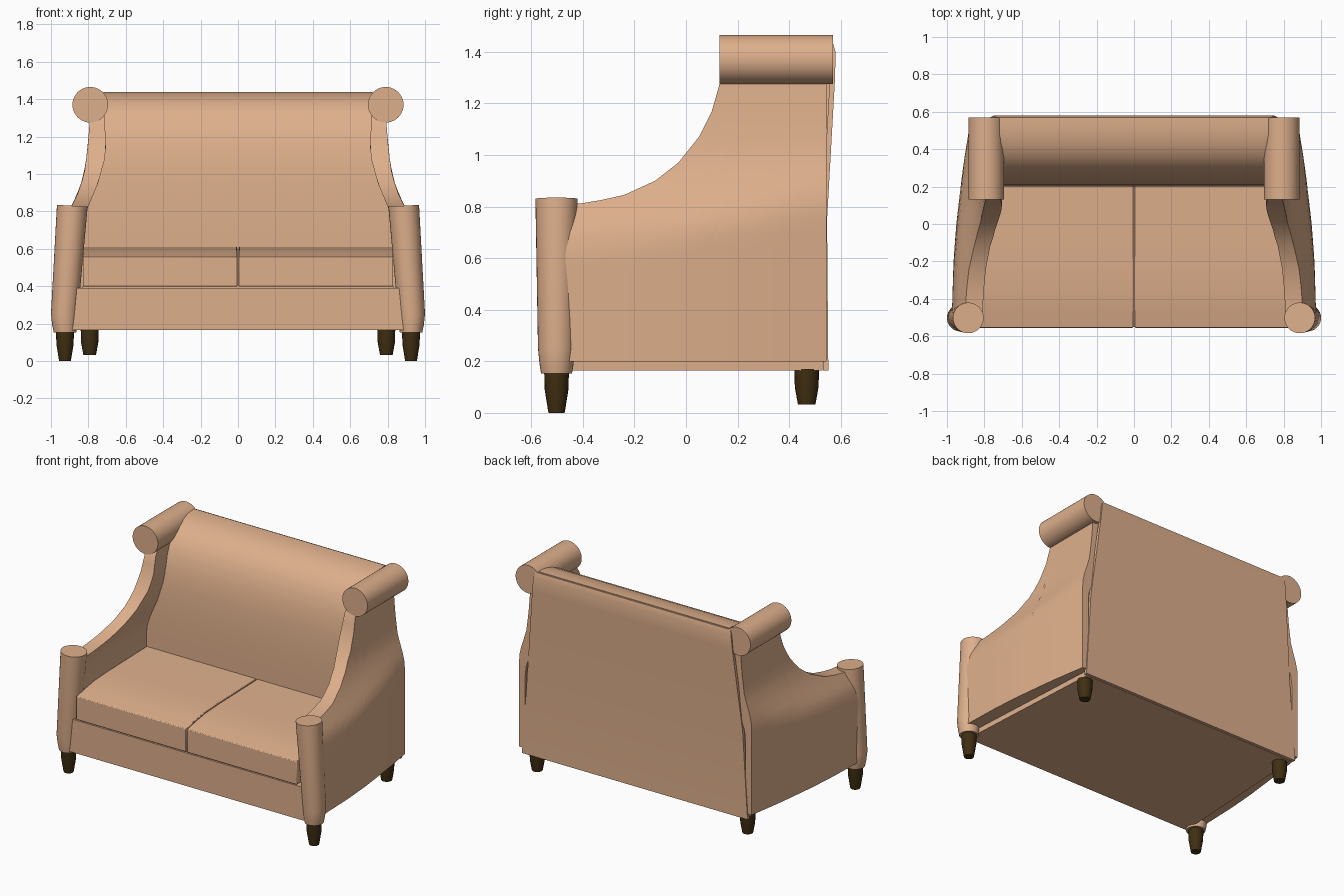
import bpy, bmesh, math

if "Cube" in bpy.data.objects:
    bpy.data.objects.remove(bpy.data.objects["Cube"])


def material(name, col):
    m = bpy.data.materials.new(name)
    m.diffuse_color = (*col, 1)
    m.use_nodes = True
    m.node_tree.nodes["Principled BSDF"].inputs["Base Color"].default_value = m.diffuse_color
    return m


FABRIC = material("tan fabric", (0.73, 0.43, 0.26))
WOOD = material("dark wood", (0.05, 0.028, 0.006))


def interp(table, v):
    """Piecewise linear lookup in a list of (key, value)."""
    if v <= table[0][0]:
        return table[0][1]
    for (a, p), (b, q) in zip(table, table[1:]):
        if v <= b:
            return p + (q - p) * (v - a) / (b - a)
    return table[-1][1]


def loft(name, rings, mat, angle=35, bevel=0):
    """Join closed rings of points into a capped solid."""
    bm = bmesh.new()
    rows = [[bm.verts.new(p) for p in r] for r in rings]
    n = len(rows[0])
    for a, b in zip(rows, rows[1:]):
        for i in range(n):
            j = (i + 1) % n
            bm.faces.new((a[i], a[j], b[j], b[i]))
    bm.faces.new(rows[0][::-1])
    bm.faces.new(rows[-1])
    bmesh.ops.recalc_face_normals(bm, faces=bm.faces)
    me = bpy.data.meshes.new(name)
    bm.to_mesh(me)
    bm.free()
    me.materials.append(mat)
    ob = bpy.data.objects.new(name, me)
    bpy.context.collection.objects.link(ob)
    bpy.ops.object.select_all(action='DESELECT')
    bpy.context.view_layer.objects.active = ob
    ob.select_set(True)
    if bevel:
        mod = ob.modifiers.new("soft edge", 'BEVEL')
        mod.width, mod.segments, mod.limit_method = bevel, 2, 'ANGLE'
    bpy.ops.object.shade_smooth_by_angle(angle=math.radians(angle))
    return ob


def turned(name, levels, y, mat, tilt=0, sides=32):
    """Upright round part; levels are (z, centre x, radius, tilt share)."""
    rings = []
    for z, cx, r, k in levels:
        ring = []
        for i in range(sides):
            a = math.tau * i / sides
            dx = r * math.cos(a)
            ring.append((cx + dx, y + r * math.sin(a), z + k * dx * tilt))
        rings.append(ring)
    return loft(name, rings, mat)


# base frame, narrowing towards the rear
def base_ring(z):
    return [(-0.89, -0.55, z), (0.89, -0.55, z), (0.83, 0.53, z), (-0.83, 0.53, z)]


loft("base", [base_ring(0.165), base_ring(0.39)], FABRIC)

# backrest with rolled top: (height, front y, half width)
BACK = [(0.38, 0.2, 0.832), (0.7, 0.2, 0.832), (0.82, 0.2, 0.825), (0.95, 0.205, 0.78), (1.05, 0.212, 0.745),
        (1.15, 0.227, 0.73), (1.24, 0.252, 0.72), (1.31, 0.286, 0.72), (1.36, 0.325, 0.72),
        (1.395, 0.37, 0.72), (1.42, 0.425, 0.72), (1.433, 0.48, 0.72), (1.438, 0.53, 0.72)]
rings = []
for z, f, w in BACK:
    r = 0.53 if z < 1.1 else 0.56
    rings.append([(-w, f, z), (w, f, z), (w, r, z), (-w, r, z)])
loft("backrest", rings, FABRIC)

# rear panel
PANEL = [(0.165, 0.552, 0.85), (0.75, 0.547, 0.81), (1.3, 0.578, 0.755), (1.4, 0.58, 0.745), (1.434, 0.57, 0.735)]
loft("rear_panel", [[(-w, y - 0.02, z), (w, y - 0.02, z), (w, y, z), (-w, y, z)]
                    for z, y, w in PANEL], FABRIC)

# arm shape tables: top line, outer and inner faces
TOP = [(-0.47, 0.808), (-0.41, 0.812), (-0.33, 0.825), (-0.24, 0.845), (-0.12, 0.9), (-0.03, 0.97),
       (0.05, 1.07), (0.1, 1.17), (0.13, 1.275), (0.16, 1.32), (0.55, 1.32)]
LOW_OUT = [(-0.47, 0.975), (-0.2, 0.965), (0.0, 0.95), (0.3, 0.915), (0.55, 0.875)]
TOP_OUT = [(0.6, 0.99), (0.72, 0.95), (0.81, 0.9), (0.9, 0.855), (1.0, 0.822), (1.15, 0.803), (1.32, 0.79)]
INNER = [(0.7, 0.83), (0.78, 0.82), (0.85, 0.79), (0.95, 0.748), (1.07, 0.715), (1.15, 0.705), (1.32, 0.715)]


def softmin(a, b, k=0.03):
    h = max(k - abs(a - b), 0) / k
    return min(a, b) - h * h * k / 4


def arm_ring(side, y):
    zs = [0.2 + (interp(TOP, y) - 0.2) * i / 18 for i in range(19)]
    outer = [(side * softmin(interp(LOW_OUT, y), interp(TOP_OUT, z)), y, z) for z in zs]
    inner = [(side * interp(INNER, z), y, z) for z in reversed(zs)]
    return outer + inner


ARM_Y = [-0.47, -0.41, -0.33, -0.24, -0.18, -0.12, -0.075, -0.03, 0.01, 0.05,
         0.075, 0.1, 0.115, 0.13, 0.16, 0.25, 0.35, 0.45, 0.545]

for s, tag in ((-1, "left"), (1, "right")):
    loft("arm_" + tag, [arm_ring(s, y) for y in ARM_Y], FABRIC)

    # round front post, leaning inward to the top
    turned("front_post_" + tag, [(0.152, s * 0.925, 0.06, 0), (0.19, s * 0.927, 0.066, 0),
                                 (0.25, s * 0.928, 0.072, 0), (0.83, s * 0.886, 0.082, 1)],
           -0.502, FABRIC, tilt=s * 0.06)

    # horizontal scroll on top of the wing
    loft("scroll_" + tag, [[(s * 0.79 + 0.095 * math.cos(math.tau * i / 40), y,
                             1.37 + 0.095 * math.sin(math.tau * i / 40)) for i in range(40)]
                           for y in (0.13, 0.57)], FABRIC)

    # seat cushion, sloping down gently to a crisp front edge
    CUSHION = [(-0.555, 0.398), (-0.555, 0.556), (-0.46, 0.576), (-0.36, 0.592),
               (-0.2, 0.6), (0.24, 0.61), (0.24, 0.398)]
    loft("seat_cushion_" + tag, [[(s * x, y, z) for y, z in CUSHION] for x in (0.004, 0.83)],
         FABRIC, bevel=0.004)

    # tapered legs
    turned("front_leg_" + tag, [(0, s * 0.925, 0.031, 0), (0.015, s * 0.925, 0.034, 0),
                                (0.09, s * 0.925, 0.046, 0), (0.16, s * 0.925, 0.048, 0)],
           -0.502, WOOD, sides=20)
    turned("rear_leg_" + tag, [(0.033, s * 0.793, 0.034, 0), (0.1, s * 0.793, 0.046, 0),
                               (0.17, s * 0.793, 0.048, 0)], 0.468, WOOD, sides=20)
